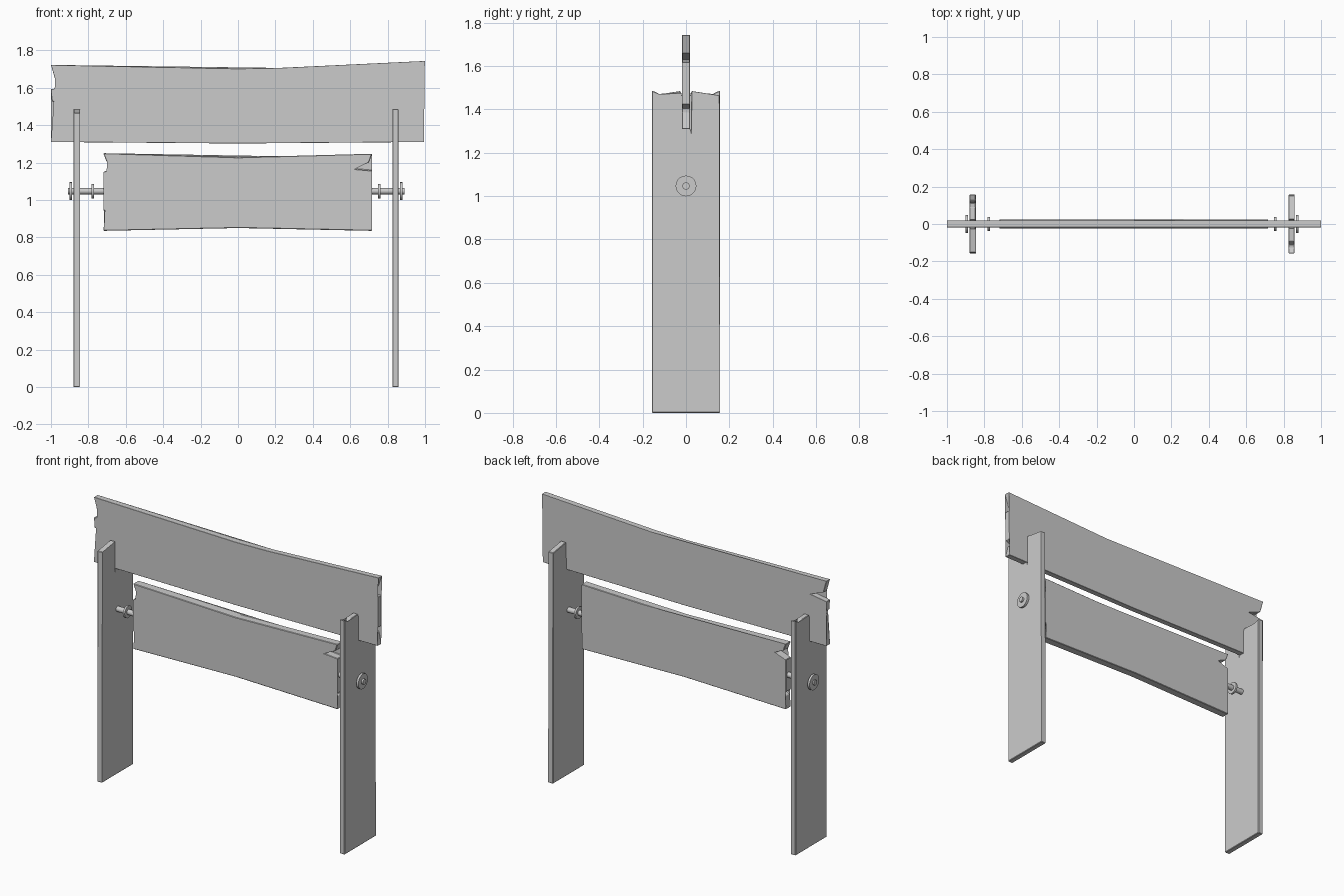
import bpy, bmesh
from mathutils import Matrix

if "Cube" in bpy.data.objects:
    bpy.data.objects.remove(bpy.data.objects["Cube"])


def finish(name, bm, bevel=0.0):
    bmesh.ops.recalc_face_normals(bm, faces=bm.faces)
    me = bpy.data.meshes.new(name)
    bm.to_mesh(me)
    bm.free()
    ob = bpy.data.objects.new(name, me)
    bpy.context.collection.objects.link(ob)
    if bevel:
        m = ob.modifiers.new("chamfer", 'BEVEL')
        m.width, m.segments, m.limit_method = bevel, 1, 'ANGLE'
    return ob


def slab(name, outline, thick, to3d):
    """Extrude a flat outline symmetrically; to3d maps (u, v, depth) to xyz."""
    bm = bmesh.new()
    a = [bm.verts.new(to3d(u, v, -thick / 2)) for u, v in outline]
    b = [bm.verts.new(to3d(u, v, thick / 2)) for u, v in outline]
    n = len(outline)
    caps = [bm.faces.new(a), bm.faces.new(b[::-1])]
    for i in range(n):
        bm.faces.new((a[i], a[(i + 1) % n], b[(i + 1) % n], b[i]))
    bmesh.ops.triangulate(bm, faces=caps)
    return finish(name, bm, 0.003)


def disc(name, x0, x1, r, sides=20):
    """Cylinder along x at axle height."""
    bm = bmesh.new()
    mat = Matrix.Translation(((x0 + x1) / 2, 0, 1.047)) @ Matrix.Rotation(1.5707963, 4, 'Y')
    bmesh.ops.create_cone(bm, cap_ends=True, segments=sides, radius1=r, radius2=r,
                          depth=abs(x1 - x0), matrix=mat)
    ob = finish(name, bm)
    for p in ob.data.polygons:
        p.use_smooth = len(p.vertices) == 4
    return ob


def board(u, v, d):
    return (u, d, v)


# Upper plank with split ends
slab("upper_board", [
    (-1.0, 1.722), (-.978, 1.645), (-.885, 1.61), (-1.0, 1.592), (-.995, 1.53),
    (-.943, 1.51), (-.982, 1.495), (-1.0, 1.31), (0, 1.302), (.995, 1.31),
    (.977, 1.385), (.94, 1.405), (.993, 1.425), (.995, 1.618), (.805, 1.63),
    (.97, 1.66), (1.0, 1.743), (.22, 1.706), (0, 1.702)], .036, board)

# Lower hanging plank
slab("lower_board", [
    (-.72, 1.25), (-.703, 1.205), (-.643, 1.178), (-.72, 1.15), (-.72, .945),
    (-.68, .932), (-.71, .915), (-.72, .835), (0, .85), (.717, .835),
    (.702, .91), (.612, .926), (.717, .935), (.717, 1.157), (.595, 1.168),
    (.70, 1.20), (.717, 1.247), (.3, 1.236), (0, 1.228)], .05, board)

# Slotted posts with chipped tops; the left one is turned around
post = [(-.157, 0), (.157, 0), (.154, 1.465), (.025, 1.485), (.022, 1.303),
        (-.022, 1.303), (-.022, 1.478), (-.09, 1.475), (-.11, 1.437),
        (-.128, 1.475), (-.157, 1.487)]
for side, s, cx in (("left", -1, -.863), ("right", 1, .842)):
    slab(side + "_post", post, .034, lambda u, v, d: (cx + d, u * s, v))

# Axle stubs and washers
for side, inner, rod_end, wash_in, wash_out in (
        ("left", -.70, -.91, -.776, -.895), ("right", .70, .89, .755, .872)):
    disc(side + "_axle", inner, rod_end, .017, 16)
    disc(side + "_inner_washer", wash_in - .006, wash_in + .006, .038)
    disc(side + "_outer_washer", wash_out - .007, wash_out + .007, .048)
